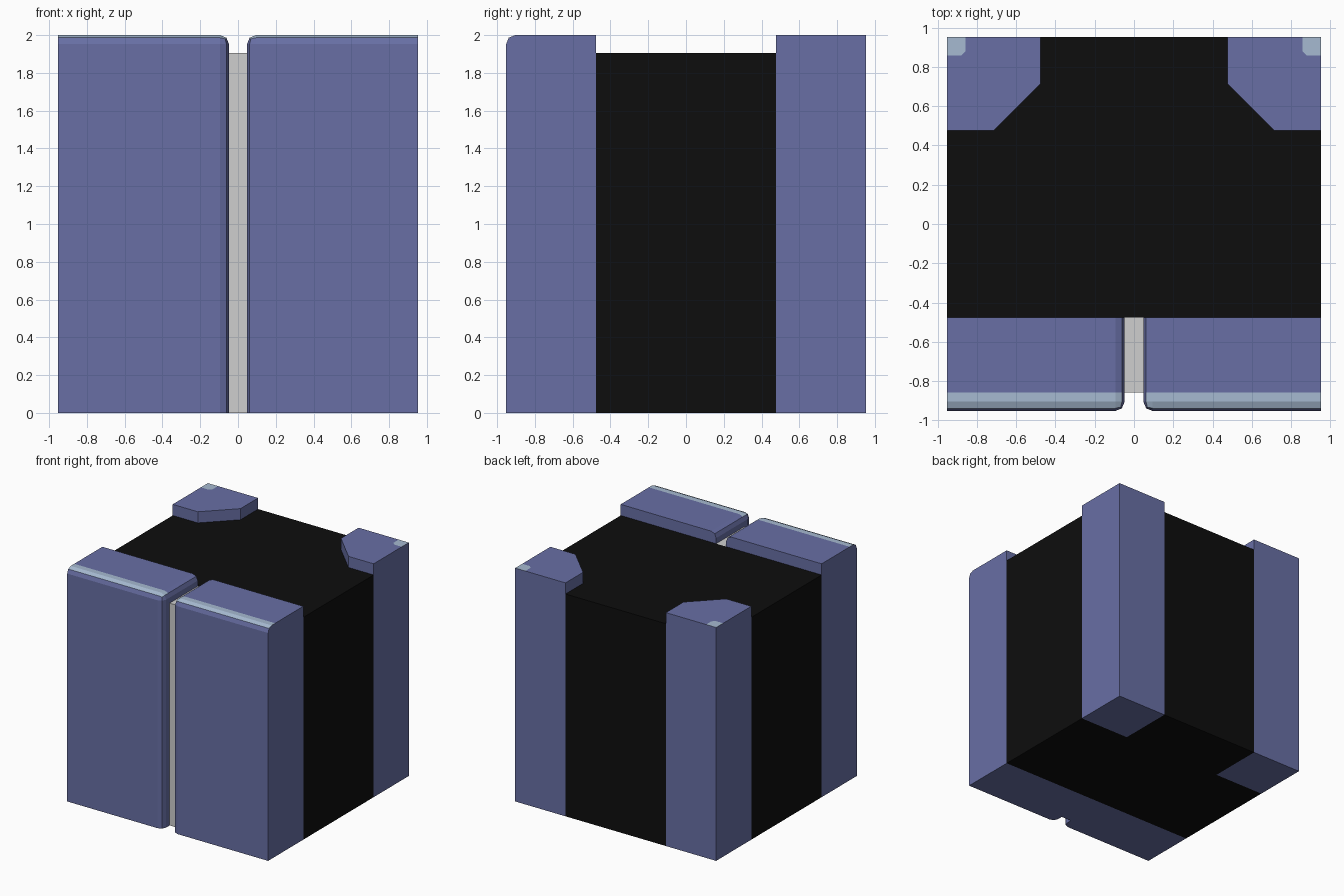
import bpy, bmesh

if "Cube" in bpy.data.objects:
    bpy.data.objects.remove(bpy.data.objects["Cube"])

U = 1 / 21  # design grid: the block is 40 x 40 x 42 units


def material(name, r, g, b):
    lin = [((c / 255 + 0.055) / 1.055) ** 2.4 if c > 10 else c / 255 / 12.92 for c in (r, g, b)]
    m = bpy.data.materials.new(name)
    m.diffuse_color = (*lin, 1)
    m.use_nodes = True
    m.node_tree.nodes["Principled BSDF"].inputs["Base Color"].default_value = m.diffuse_color
    return m


BLUE = material("slate blue", 104, 111, 165)
BLACK = material("black", 13, 13, 13)
GREY = material("light grey", 207, 207, 207)
PALE = material("pale blue", 166, 186, 209)


def box(x0, x1, y0, y1, z0, z1):
    bm = bmesh.new()
    bmesh.ops.create_cube(bm, size=1)
    for v in bm.verts:
        v.co = [a if c < 0 else b for c, a, b in zip(v.co, (x0, y0, z0), (x1, y1, z1))]
    return bm


def cut(bm, co, no):
    bmesh.ops.bisect_plane(bm, geom=bm.verts[:] + bm.edges[:] + bm.faces[:],
                           plane_co=co, plane_no=no, dist=1e-4)


def finish(bm, name, mats, rule, mirror=False):
    """Colour faces by rule(centre, normal), scale to size and link."""
    bmesh.ops.recalc_face_normals(bm, faces=bm.faces[:])
    bm.normal_update()
    for f in bm.faces:
        f.material_index = rule(f.calc_center_median(), f.normal)
    bmesh.ops.scale(bm, vec=(U, U, U), verts=bm.verts[:])
    me = bpy.data.meshes.new(name)
    bm.to_mesh(me)
    bm.free()
    for m in mats:
        me.materials.append(m)
    ob = bpy.data.objects.new(name, me)
    bpy.context.collection.objects.link(ob)
    if mirror:
        ob.modifiers.new("mirror", 'MIRROR')


# Main block: black, with blue rear corners on the sides and underside
bm = box(-20, 20, -10, 20, 0, 40)
for x in (-10, 10):
    cut(bm, (x, 0, 0), (1, 0, 0))
cut(bm, (0, 10, 0), (0, 1, 0))
finish(bm, "body", [BLACK, BLUE],
       lambda c, n: int(abs(c.x) > 10 and c.y > 10 and n.z < 0.5))

# Front panels: rounded along the top, front and inner edges, pale strip on top
bm = box(1, 20, -20, -10, 0, 42)


def rounded(e):
    on = lambda axis, val: all(abs(v.co[axis] - val) < 1e-4 for v in e.verts)
    return sum((on(0, 1), on(1, -20), on(2, 42))) == 2


bmesh.ops.bevel(bm, geom=[e for e in bm.edges if rounded(e)], offset=1,
                offset_type='OFFSET', segments=2, profile=0.5, affect='EDGES')
cut(bm, (0, -18, 0), (0, 1, 0))
finish(bm, "front_panels", [BLUE, PALE],
       lambda c, n: int(c.y < -18 and n.z > 0.5), mirror=True)

# Grey filler in the gap between the panels
finish(box(-1, 1, -18, -10, 0, 40), "gap_filler", [GREY, BLUE],
       lambda c, n: int(n.z < -0.5))

# Rear corner caps: clipped squares with a pale patch in the outer corner
bm = bmesh.new()
outline = [(20, 20), (18, 20), (10, 20), (10, 15), (15, 10), (20, 10), (20, 18)]
low = [bm.verts.new((x, y, 40)) for x, y in outline]
top = [bm.verts.new((x, y, 42)) for x, y in outline]
a, b = (bm.verts.new((x, y, 42)) for x, y in ((18, 18.5), (18.5, 18)))
bm.faces.new(low)
bm.faces.new((top[0], top[1], a, b, top[6]))
bm.faces.new(top[1:] + [b, a])
for i in range(len(outline)):
    j = (i + 1) % len(outline)
    bm.faces.new((low[i], low[j], top[j], top[i]))
finish(bm, "rear_corner_caps", [BLUE, PALE],
       lambda c, n: int(n.z > 0.5 and c.x > 18 and c.y > 18), mirror=True)
